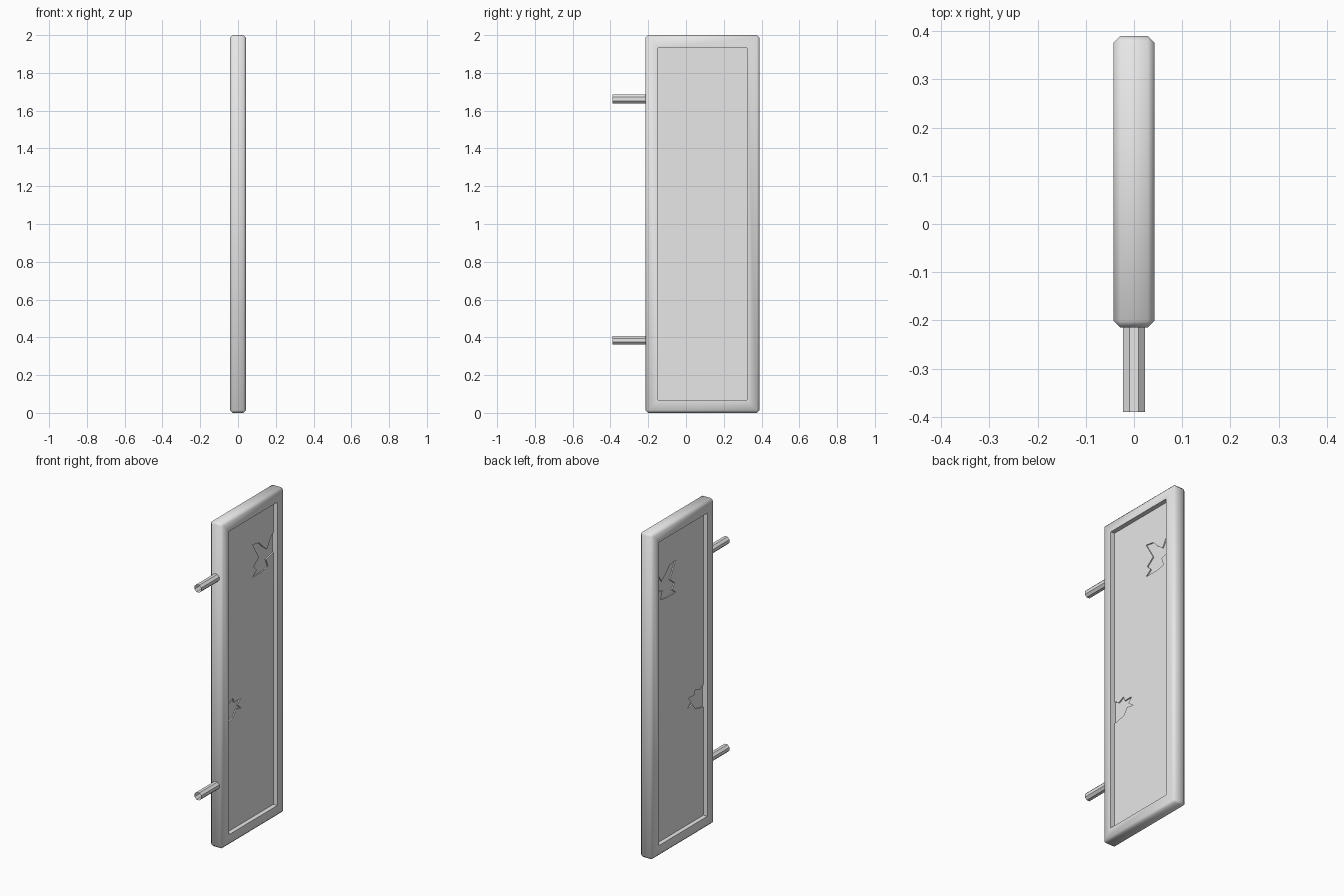
import bpy, bmesh, math
from mathutils import Matrix, Vector

cube = bpy.data.objects.get("Cube")
if cube:
    bpy.data.objects.remove(cube, do_unlink=True)

grey = bpy.data.materials.new("plain_grey")
grey.use_nodes = True
COLOUR = (0.8, 0.8, 0.8, 1)
grey.diffuse_color = COLOUR
for node in grey.node_tree.nodes:
    if node.type == 'BSDF_PRINCIPLED':
        node.inputs["Base Color"].default_value = COLOUR


def make_object(name, bm, normals=True):
    if normals:
        bmesh.ops.recalc_face_normals(bm, faces=bm.faces[:])
    mesh = bpy.data.meshes.new(name)
    bm.to_mesh(mesh)
    bm.free()
    mesh.materials.append(grey)
    obj = bpy.data.objects.new(name, mesh)
    bpy.context.collection.objects.link(obj)
    return obj


def box(size, centre):
    bm = bmesh.new()
    bmesh.ops.create_cube(bm, size=1)
    bmesh.ops.scale(bm, vec=size, verts=bm.verts[:])
    bmesh.ops.translate(bm, vec=centre, verts=bm.verts[:])
    return bm


def activate(obj):
    bpy.ops.object.select_all(action='DESELECT')
    obj.select_set(True)
    bpy.context.view_layer.objects.active = obj


# Frame: chamfered slab with a rectangular opening through it
bm = box((0.085, 0.605, 2), (0, 0.0875, 1))
bmesh.ops.bevel(bm, geom=bm.edges[:], offset=0.014, offset_type='OFFSET',
                segments=1, affect='EDGES')
bm.normal_update()
sides = [f for f in bm.faces if abs(f.normal.x) > 0.99]
bmesh.ops.inset_individual(bm, faces=sides, thickness=0.054, use_even_offset=True)
rims = [e for f in sides for e in f.edges]
bmesh.ops.delete(bm, geom=sides, context='FACES_ONLY')
bmesh.ops.bridge_loops(bm, edges=rims)
frame = make_object("frame", bm)
activate(frame)
bpy.ops.object.shade_smooth_by_angle(angle=math.radians(60))

# Thin panel held inside the frame
panel = make_object("panel", box((0.031, 0.5, 1.9), (0, 0.0875, 1)))

# Broken chips: shallow jagged pockets on both faces, as (y, z) outlines
upper_chip = [(0.33, 1.75), (0.29, 1.71), (0.26, 1.66), (0.22, 1.69), (0.18, 1.73),
              (0.12, 1.74), (0.18, 1.64), (0.13, 1.60), (0.16, 1.57), (0.12, 1.54),
              (0.21, 1.54), (0.27, 1.55), (0.25, 1.60), (0.33, 1.62)]
lower_chip = [(-0.16, 0.88), (-0.11, 0.85), (-0.07, 0.87), (-0.06, 0.84), (0, 0.84),
              (-0.03, 0.81), (0.01, 0.78), (-0.04, 0.79), (-0.07, 0.75), (-0.16, 0.73)]
bm = bmesh.new()
for side in (-1, 1):
    for outline in (upper_chip, lower_chip):
        face = bm.faces.new([bm.verts.new((side * 0.0085, y, z)) for y, z in outline])
        new = bmesh.ops.extrude_face_region(bm, geom=[face])["geom"]
        bmesh.ops.translate(bm, vec=Vector((side * 0.03, 0, 0)),
                            verts=[v for v in new if isinstance(v, bmesh.types.BMVert)])
cutter = make_object("chip_cutter", bm)
cutter.hide_render = True
cut = panel.modifiers.new("chips", 'BOOLEAN')
cut.operation = 'DIFFERENCE'
cut.solver = 'EXACT'
cut.object = cutter
activate(panel)
bpy.ops.object.modifier_apply(modifier=cut.name)
bpy.data.objects.remove(cutter, do_unlink=True)

# Mounting pegs: open eight-sided tubes on the front edge
for name, height in (("lower_peg", 0.385), ("upper_peg", 1.662)):
    bm = bmesh.new()
    bmesh.ops.create_cone(bm, cap_ends=False, segments=8, radius1=0.025,
                          radius2=0.025, depth=0.18)
    turn = Matrix.Rotation(math.pi / 2, 4, 'X') @ Matrix.Rotation(math.pi / 8, 4, 'Z')
    bmesh.ops.transform(bm, matrix=Matrix.Translation((0, -0.30, height)) @ turn,
                        verts=bm.verts[:])
    make_object(name, bm)
